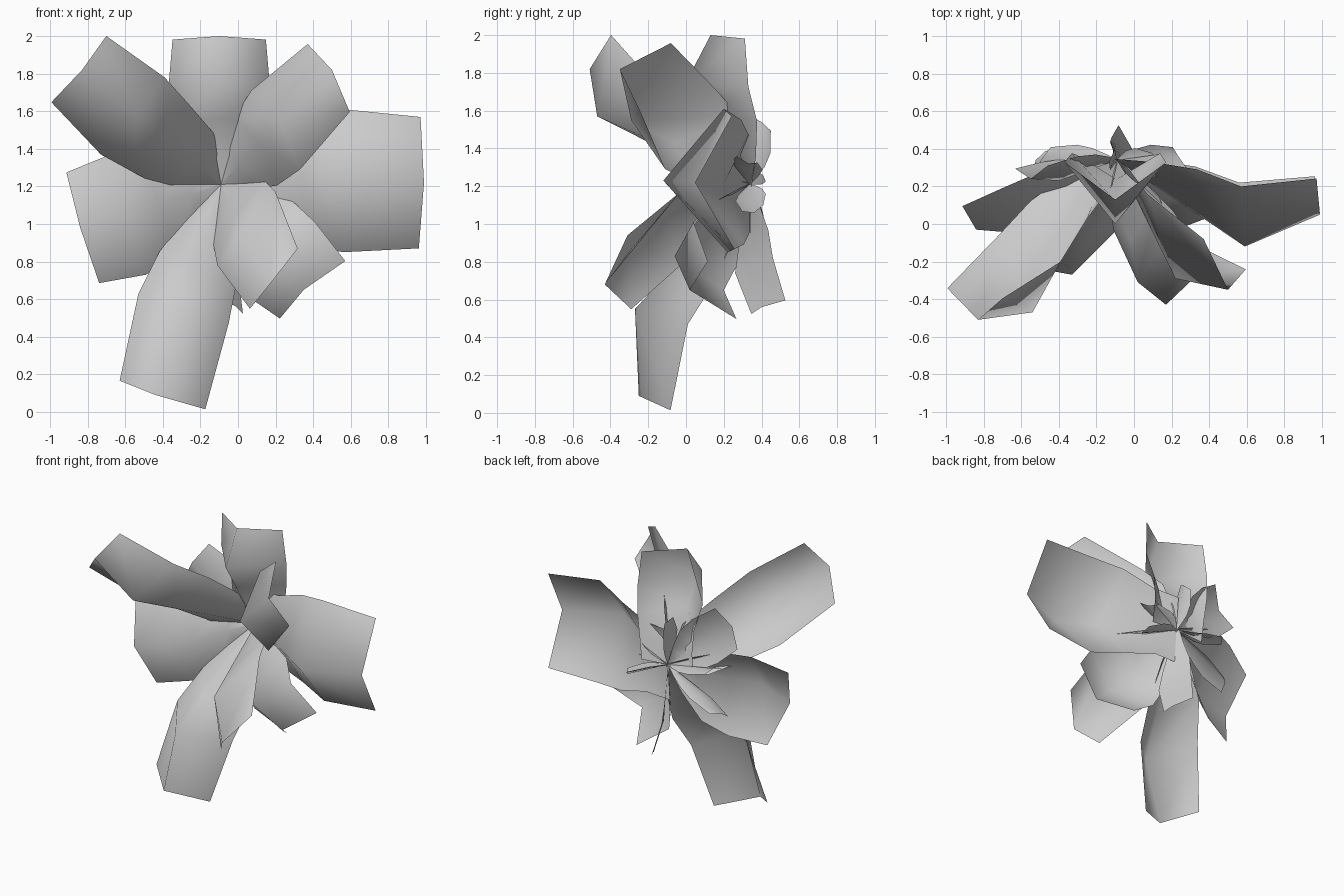
import bpy
from mathutils import Vector as V
from math import sin, cos, radians

if "Cube" in bpy.data.objects:
    bpy.data.objects.remove(bpy.data.objects["Cube"])

HUB = V((-0.09, 0.34, 1.21))


def leaf(name, mid, tip, left, right, spread=0.92, flat=0.55, base=0.03, inner=0.45):
    """Folded leaf: a rib from the hub via mid to tip, with two swept-back sides."""
    mid, tip, left, right = V(mid), V(tip), V(left), V(right)
    rows = [(HUB, base, 0.02), (HUB.lerp(mid, 0.3), max(inner, base), 0.4),
            (HUB.lerp(mid, 0.65), max(0.87, inner), 0.78), (mid, 1, 1), (tip, spread, flat)]
    verts, faces = [], []
    for rib, w, d in rows:
        scale = V((w, d, w))
        verts += [rib + left * scale, rib, rib + right * scale]
    for r in range(len(rows) - 1):
        for c in (0, 1):
            a = r * 3 + c
            faces.append((a, a + 3, a + 4, a + 1))
    me = bpy.data.meshes.new(name)
    me.from_pydata(verts, [], faces)
    me.polygons.foreach_set("use_smooth", [True] * len(faces))
    ob = bpy.data.objects.new(name, me)
    bpy.context.collection.objects.link(ob)


# Large outer leaves
leaf("upper_left_leaf", (-.54, -.47, 1.57), (-.83, -.51, 1.82), (-.19, .40, -.20), (.15, .27, .21), .86, .42, .03, .72)
leaf("top_leaf", (-.10, 0, 1.75), (-.10, .13, 2.0), (-.27, .33, -.02), (.27, .33, -.02), .92, .55, .8)
leaf("upper_right_leaf", (.22, -.29, 1.55), (.50, -.35, 1.82), (-.15, .45, .16), (.11, .18, -.26), .86, .6, .03, .5)
leaf("right_leaf", (.59, -.12, 1.23), (.99, .05, 1.22), (-.02, .32, .38), (-.03, .34, -.38), .92, .6, .68)
leaf("left_leaf", (-.60, -.05, 1.05), (-.84, -.03, .98), (-.08, .25, .32), (.11, .25, -.32), .92, .5)
leaf("bottom_left_leaf", (-.33, -.27, .55), (-.44, -.25, .09), (-.20, .31, .08), (.28, .28, -.08), .95, .6, .03, .5)

# Smaller front and lower leaves
leaf("front_leaf", (.02, -.31, .94), (.17, -.43, .68), (.18, .28, .23), (-.13, .28, -.16), .82, .5)
leaf("lower_right_leaf", (.15, -.06, .83), (.35, .02, .65), (.26, .10, .18), (-.15, .26, -.18), .85, .95)

# Small leaves behind
leaf("back_lower_leaf", (-.04, .32, .78), (-.01, .40, .56), (.04, -.06, -.04), (-.08, .14, .04), .9, .9, .3)
leaf("back_left_leaf", (-.40, .23, 1.46), (-.55, .24, 1.58), (.10, .13, .15), (-.09, .10, -.14))

# Narrow inner blades around the hub, standing edge-on: angle, length, backward lean
for i, (ang, length, lean) in enumerate([(25, .26, -.01), (92, .33, .06), (168, .40, .02),
                                         (210, .50, .0), (335, .36, .02)]):
    a = radians(ang)
    out, side = V((cos(a), 0, sin(a))), V((-sin(a), 0, cos(a))) * 0.03
    leaf(f"inner_leaf_{i + 1}", HUB + out * length * .65 + V((0, lean * .6, 0)),
         HUB + out * length + V((0, lean, 0)),
         side + V((0, .07, 0)) - out * .05, V((0, -.09, 0)) + side + out * .04, .9, .7)
